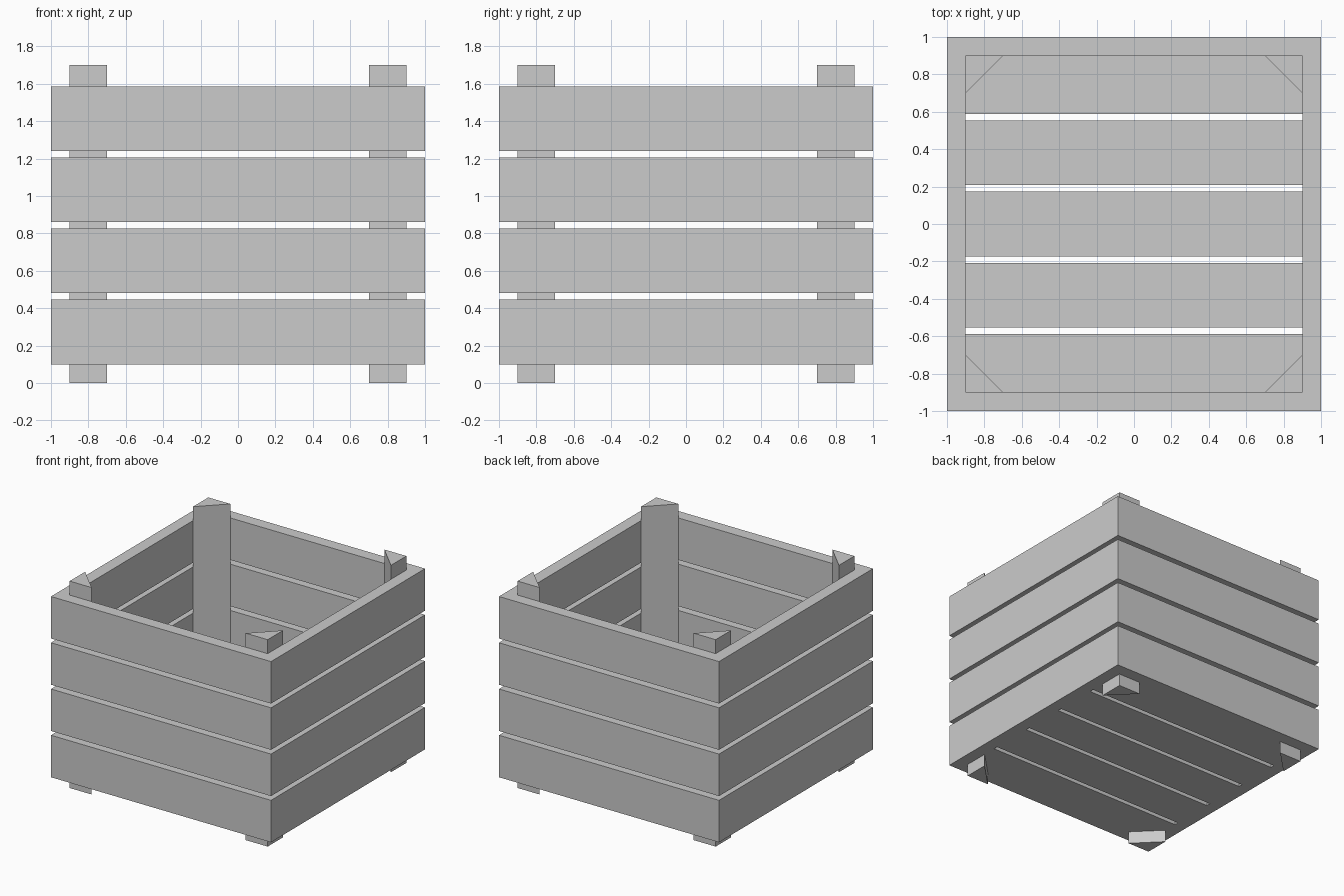
import bpy, bmesh

if "Cube" in bpy.data.objects:
    bpy.data.objects.remove(bpy.data.objects["Cube"])

SLAT, PITCH, WALL = 0.345, 0.38, 0.1


def finish(bm, name):
    bmesh.ops.recalc_face_normals(bm, faces=bm.faces)
    mesh = bpy.data.meshes.new(name)
    bm.to_mesh(mesh)
    bm.free()
    obj = bpy.data.objects.new(name, mesh)
    bpy.context.collection.objects.link(obj)
    return obj


def prism(name, profile, z0, z1):
    """Extrude a 2D outline from z0 to z1."""
    bm = bmesh.new()
    n = len(profile)
    low = [bm.verts.new((x, y, z0)) for x, y in profile]
    high = [bm.verts.new((x, y, z1)) for x, y in profile]
    bm.faces.new(low)
    bm.faces.new(high)
    for i in range(n):
        j = (i + 1) % n
        bm.faces.new((low[i], low[j], high[j], high[i]))
    return finish(bm, name)


def square_ring(name, outer, inner, z0, z1):
    """Hollow square band: section swept round four corners."""
    bm = bmesh.new()
    section = [(outer, z0), (outer, z1), (inner, z1), (inner, z0)]
    corners = [(-1, -1), (1, -1), (1, 1), (-1, 1)]
    loops = [[bm.verts.new((cx * r, cy * r, z)) for r, z in section]
             for cx, cy in corners]
    for i in range(4):
        a, b = loops[i], loops[(i + 1) % 4]
        for k in range(4):
            m = (k + 1) % 4
            bm.faces.new((a[k], b[k], b[m], a[m]))
    return finish(bm, name)


# Four tiers of wall slats
for i in range(4):
    z = 0.10 + i * PITCH
    square_ring(f"wall_slats_{i + 1}", 1.0, 1.0 - WALL, z, z + SLAT)

# Five floor boards, level with the underside of the lowest tier
for i in range(5):
    y = (i - 2) * PITCH
    a, b = max(y - SLAT / 2, -0.9), min(y + SLAT / 2, 0.9)
    prism(f"floor_board_{i + 1}", [(-0.9, a), (0.9, a), (0.9, b), (-0.9, b)],
          0.10, 0.20)

# Triangular corner posts
for sx, side in ((-1, "left"), (1, "right")):
    for sy, end in ((-1, "front"), (1, "back")):
        prism(f"corner_post_{end}_{side}",
              [(sx * 0.9, sy * 0.9), (sx * 0.7, sy * 0.9), (sx * 0.9, sy * 0.7)],
              0.0, 1.70)
